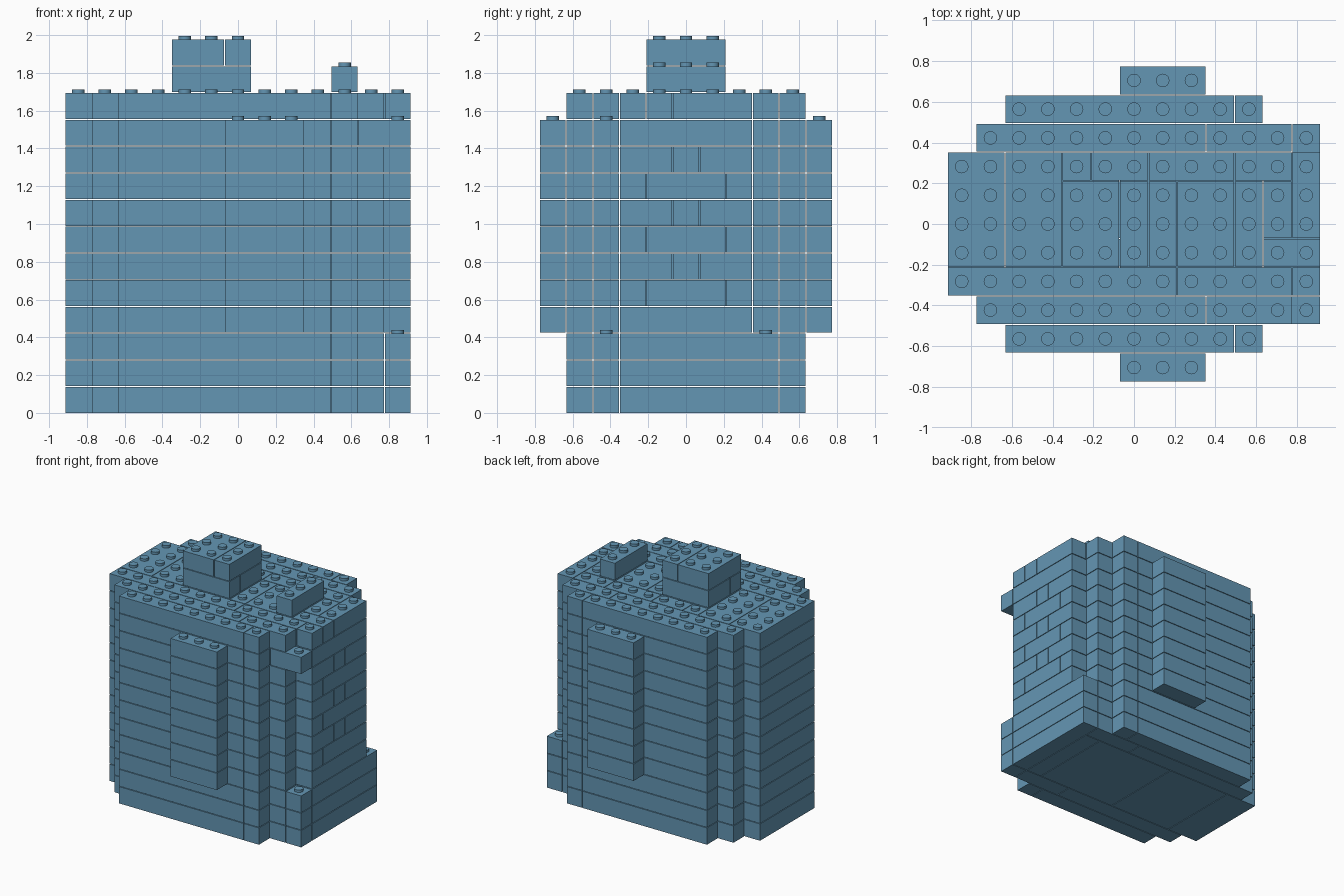
import bpy, bmesh, math
from mathutils import Matrix, Vector

if "Cube" in bpy.data.objects:
    bpy.data.objects.remove(bpy.data.objects["Cube"])

U = 0.141            # brick pitch in x and y
H = 0.1415           # layer height
GAP = 0.005          # joint between bricks
STUD_R, STUD_H = 0.033, 0.02

blue = bpy.data.materials.new("dusty blue")
blue.diffuse_color = (0.127, 0.305, 0.456, 1)
blue.use_nodes = True
blue.node_tree.nodes["Principled BSDF"].inputs["Base Color"].default_value = blue.diffuse_color

parts = {}           # part name -> list of bricks (i0, i1, j0, j1, layer), inclusive
filled = set()       # occupied cells, used to leave studs only where nothing sits on top


def brick(part, i0, i1, j0, j1, k):
    parts.setdefault(part, []).append((i0, i1, j0, j1, k))
    for i in range(i0, i1 + 1):
        for j in range(j0, j1 + 1):
            filled.add((i, j, k))


def build(part, bricks):
    bm = bmesh.new()
    for i0, i1, j0, j1, k in bricks:
        size = Vector(((i1 - i0 + 1) * U - GAP, (j1 - j0 + 1) * U - GAP, H - GAP))
        mid = Vector(((i0 + i1 - 12) / 2 * U, (j0 + j1 - 10) / 2 * U, k * H + size.z / 2))
        scale = Matrix.Diagonal((size.x, size.y, size.z, 1))
        bmesh.ops.create_cube(bm, size=1, matrix=Matrix.Translation(mid) @ scale)
        for i in range(i0, i1 + 1):
            for j in range(j0, j1 + 1):
                if (i, j, k + 1) not in filled:
                    z = k * H + size.z + STUD_H / 2
                    bmesh.ops.create_cone(bm, cap_ends=True, segments=20, radius1=STUD_R,
                                          radius2=STUD_R, depth=STUD_H,
                                          matrix=Matrix.Translation(((i - 6) * U, (j - 5) * U, z)))
    mesh = bpy.data.meshes.new(part)
    bm.to_mesh(mesh)
    bm.free()
    mesh.materials.append(blue)
    obj = bpy.data.objects.new(part, mesh)
    bpy.context.collection.objects.link(obj)
    return obj


for k in range(12):
    # front and back walls with their stepped corners
    for side, outer, inner in (("front", 1, 2), ("back", 9, 8)):
        brick(side + "_wall", 2, 9, outer, outer, k)
        brick(side + "_wall", 10, 10, outer, outer, k)
        brick(side + "_step", 1, 8, inner, inner, k)
        if side == "front" and k == 10:
            brick("front_step", 9, 10, 2, 2, k)
            brick("corner_ledge", 11, 12, 2, 2, k)
        else:
            brick(side + "_step", 9, 11, inner, inner, k)
    # shallow panel on front and back
    if 3 <= k <= 10:
        brick("front_panel", 6, 8, 0, 0, k)
        brick("back_panel", 6, 8, 10, 10, k)
    if k == 11:
        continue
    # left wall and core
    brick("left_wall", 0, 1, 3, 7, k)
    brick("core", 2, 5, 3, 7, k)
    brick("core", 6, 10, 3, 7, k)
    # right wall: wide plinth below, alternating bond above
    if k < 3:
        brick("right_wall", 11, 11, 3, 7, k)
        brick("right_plinth", 12, 12, 2, 2, k)
        brick("right_plinth", 12, 12, 3, 8, k)
    elif k in (3, 10):
        brick("right_wall", 11, 12, 3, 7, k)
    else:
        bond = ((3, 4), (5, 5), (6, 7)) if k % 2 else ((3, 3), (4, 6), (7, 7))
        for j0, j1 in bond:
            brick("right_wall", 11, 12, j0, j1, k)

# roof layer
for b in ((0, 7, 3, 3), (8, 11, 3, 3), (12, 12, 3, 3),
          (0, 1, 4, 7), (2, 3, 4, 7), (4, 4, 7, 7), (5, 6, 7, 7), (7, 9, 7, 7), (10, 11, 7, 7),
          (4, 5, 4, 6), (6, 6, 4, 6), (7, 7, 4, 6), (8, 9, 4, 6), (10, 10, 4, 6),
          (11, 12, 4, 4), (11, 11, 5, 6), (12, 12, 5, 7)):
    brick("roof", *b, 11)

# rooftop blocks
brick("large_roof_block", 4, 6, 4, 4, 12)
brick("large_roof_block", 4, 6, 5, 6, 12)
brick("large_roof_block", 4, 5, 4, 6, 13)
brick("large_roof_block", 6, 6, 4, 6, 13)
brick("small_roof_block", 10, 10, 4, 6, 12)

for part, bricks in parts.items():
    obj = build(part, bricks)
    bpy.context.view_layer.objects.active = obj
    obj.select_set(True)
    bpy.ops.object.shade_smooth_by_angle(angle=math.radians(30))
    obj.select_set(False)
